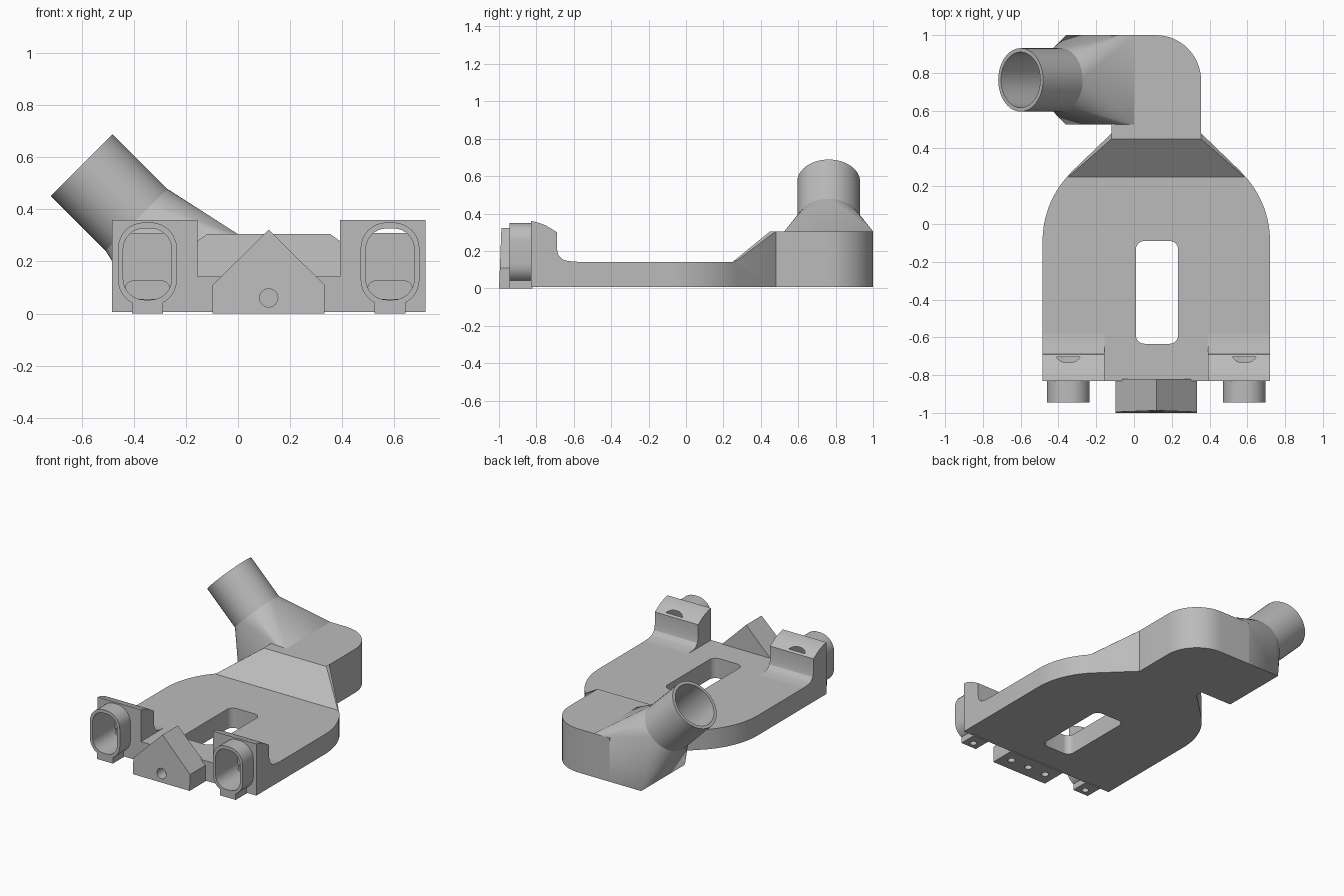
import bpy, bmesh
from math import sin, cos, pi, radians
from mathutils import Vector

if "Cube" in bpy.data.objects:
    bpy.data.objects.remove(bpy.data.objects["Cube"])

grey = bpy.data.materials.new("matte_grey")
grey.use_nodes = True
grey.diffuse_color = (0.5, 0.5, 0.5, 1)
grey.node_tree.nodes["Principled BSDF"].inputs["Base Color"].default_value = (0.5, 0.5, 0.5, 1)

MID = 0.118          # centre line of the body
FLOOR, HEAD = 0.142, 0.305


def finish(bm, name):
    bmesh.ops.recalc_face_normals(bm, faces=bm.faces)
    mesh = bpy.data.meshes.new(name)
    bm.to_mesh(mesh)
    bm.free()
    mesh.materials.append(grey)
    ob = bpy.data.objects.new(name, mesh)
    bpy.context.collection.objects.link(ob)
    return ob


def prism(name, pts, axis, a, b):
    """Extrude a 2D outline along an axis from a to b."""
    place = {"x": lambda u, v, t: (t, u, v),
             "y": lambda u, v, t: (u, t, v),
             "z": lambda u, v, t: (u, v, t)}[axis]
    bm = bmesh.new()
    ends = [[bm.verts.new(place(u, v, t)) for u, v in pts] for t in (a, b)]
    for ring in ends:
        bm.faces.new(ring)
    for i in range(len(pts)):
        j = (i + 1) % len(pts)
        bm.faces.new((ends[0][i], ends[0][j], ends[1][j], ends[1][i]))
    return finish(bm, name)


def hull(name, pts):
    bm = bmesh.new()
    verts = [bm.verts.new(p) for p in pts]
    bmesh.ops.convex_hull(bm, input=verts)
    loose = [v for v in bm.verts if not v.link_faces]
    bmesh.ops.delete(bm, geom=loose, context="VERTS")
    bmesh.ops.dissolve_limit(bm, angle_limit=radians(1), verts=bm.verts, edges=bm.edges)
    return finish(bm, name)


def rod(name, start, end, r, sides=48):
    start, end = Vector(start), Vector(end)
    axis = end - start
    bm = bmesh.new()
    bmesh.ops.create_cone(bm, cap_ends=True, segments=sides, radius1=r, radius2=r, depth=axis.length)
    bm.transform(axis.to_track_quat("Z", "Y").to_matrix().to_4x4())
    bmesh.ops.translate(bm, verts=bm.verts, vec=(start + end) / 2)
    return finish(bm, name)


def arc(cx, cy, r, a0, a1, n=12):
    angles = [radians(a0 + (a1 - a0) * i / n) for i in range(n + 1)]
    return [(cx + r * cos(a), cy + r * sin(a)) for a in angles]


def rounded(cx, cy, hw, hh, r):
    pts = []
    for sx, sy, a in ((1, 1, 0), (-1, 1, 90), (-1, -1, 180), (1, -1, 270)):
        pts += arc(cx + sx * (hw - r), cy + sy * (hh - r), r, a, a + 90, 8)
    return pts


def cut(targets, cutters):
    """Subtract the cutters from each target, then remove them."""
    for ob in targets:
        for c in cutters:
            mod = ob.modifiers.new("cut", "BOOLEAN")
            mod.operation, mod.solver, mod.object = "DIFFERENCE", "EXACT", c
        bpy.context.view_layer.update()
        graph = bpy.context.evaluated_depsgraph_get()
        mesh = bpy.data.meshes.new_from_object(ob.evaluated_get(graph))
        ob.modifiers.clear()
        ob.data = mesh
    for c in cutters:
        bpy.data.objects.remove(c)


parts = []

# Base plate with curved shoulders and a slot
right = [(0.602, -0.83)] + arc(0.092, -0.09, 0.51, 0, 45, 16) + [(0.237, 0.48)]
outline = [(MID + x, y) for x, y in right] + [(MID - x, y) for x, y in reversed(right)]
plate = prism("base_plate", outline, "z", 0.006, FLOOR)
cut([plate], [prism("slot", rounded(0.122, -0.362, 0.112, 0.272, 0.045), "z", -0.1, 0.4)])

# Ramp from the plate up to the raised head
ramp = hull("ramp", [(MID + s * x, y, z) for s in (-1, 1) for x, y, z in (
    (0.465, 0.25, 0.01), (0.465, 0.25, FLOOR), (0.45, 0.275, 0.15),
    (0.237, 0.45, HEAD), (0.237, 0.48, HEAD), (0.237, 0.48, 0.01))])

# Raised head with one rounded corner
head = prism("raised_head", [(-0.12, 0.45), (0.355, 0.45)] + arc(0.115, 0.76, 0.24, 0, 90, 16)
             + [(-0.12, 1.0)], "z", 0.006, HEAD)

# Transition from the square head to the slanted round pipe
YC, RAD = 0.763, 0.168
ring = [(-0.39 + RAD * cos(a) * 0.7071, YC + RAD * sin(a), 0.36 + RAD * cos(a) * 0.7071)
        for a in (2 * pi * i / 48 for i in range(48))]
box = [(x, y, z) for y in (0.526, 1.0)
       for x, z in ((0.0, 0.006), (0.0, HEAD), (-0.36, 0.006), (-0.09, HEAD))]
collar = hull("pipe_collar", ring + box)
pipe = rod("inlet_pipe", (-0.37, YC, 0.34), (-0.6, YC, 0.57), RAD)
cut([pipe, collar, head], [rod("bore", (-0.2, YC, 0.17), (-0.7, YC, 0.67), 0.147)])
parts += [plate, ramp, head, collar, pipe]

# Two outlet posts, each with an oval nozzle and a foot
post_profile = [(-0.83, 0.006), (-0.83, 0.36), (-0.80, 0.355), (-0.75, 0.337), (-0.69, 0.30),
                (-0.69, 0.21), (-0.682, 0.178), (-0.66, 0.154), (-0.63, 0.146), (-0.58, FLOOR),
                (-0.58, 0.006)]
for side, s in (("right", -1), ("left", 1)):
    x0, x1 = MID + s * 0.273, MID + s * 0.602
    cx = MID + s * 0.466
    post = prism(side + "_post", post_profile, "x", x0, x1)
    nozzle = prism(side + "_nozzle", rounded(cx, 0.19, 0.113, 0.16, 0.1), "y", -0.945, -0.82)
    foot = prism(side + "_foot", [(cx - 0.06, 0), (cx + 0.06, 0), (cx + 0.06, 0.045),
                                  (cx - 0.06, 0.045)], "y", -0.945, -0.82)
    cut([post, nozzle, foot, plate], [
        prism("opening", rounded(cx, 0.19, 0.093, 0.137, 0.08), "y", -1.0, -0.705),
        prism("duct", rounded(cx, 0.09, 0.085, 0.035, 0.03), "y", -0.72, -0.3)])
    cut([foot], [rod("foot_hole", (cx, -0.9, -0.05), (cx, -0.9, 0.03), 0.022, 20)])
    parts += [post, nozzle, foot]

# Gabled mounting block with screw holes in the front and underneath
block = hull("mounting_block", [(MID + x, y, z) for x, y, z in (
    (-0.215, -1.0, 0), (0.215, -1.0, 0), (-0.215, -0.995, 0.11), (0.215, -0.995, 0.11),
    (0, -0.987, 0.322), (-0.215, -0.82, 0), (0.215, -0.82, 0),
    (-0.215, -0.82, 0.11), (0.215, -0.82, 0.11), (0, -0.82, 0.322))])
holes = [rod("front_hole", (MID, -1.1, 0.06), (MID, -0.86, 0.06), 0.035, 32)]
holes += [rod("under_hole", (MID + dx, -0.91, -0.05), (MID + dx, -0.91, 0.035), 0.024, 20)
          for dx in (-0.14, 0, 0.14)]
cut([block], holes)
parts.append(block)

# Smooth the round surfaces, keep the edges sharp
bpy.ops.object.select_all(action="DESELECT")
for ob in parts:
    ob.select_set(True)
bpy.context.view_layer.objects.active = plate
bpy.ops.object.shade_smooth_by_angle(angle=radians(25))
